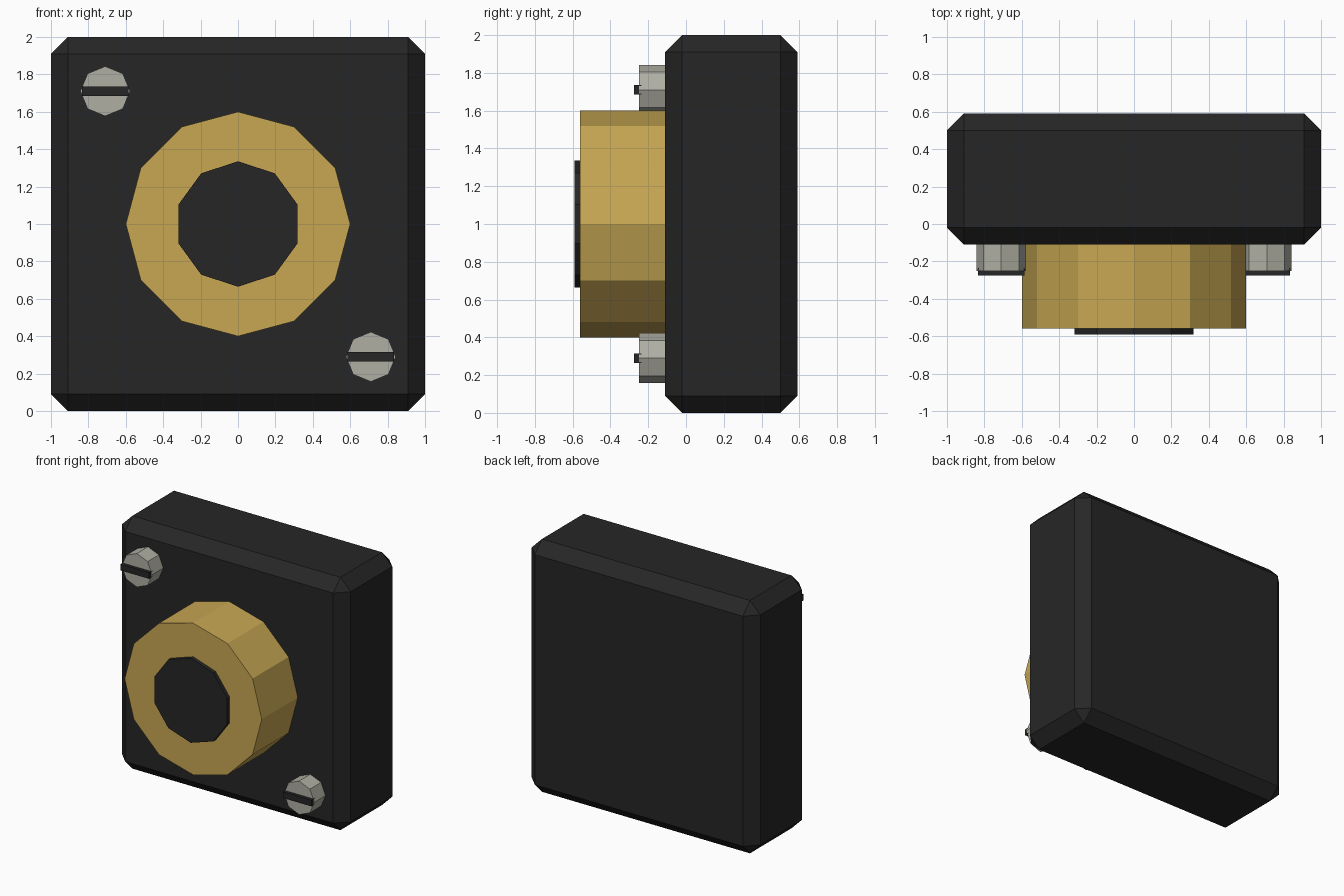
import bpy
import math

cube = bpy.data.objects.get("Cube")
if cube:
    bpy.data.objects.remove(cube, do_unlink=True)


def material(name, rgb):
    """Flat material from 0-255 sRGB values, stored as linear."""
    color = [((c / 255 + 0.055) / 1.055) ** 2.4 for c in rgb] + [1.0]
    mat = bpy.data.materials.new(name)
    mat.use_nodes = True
    mat.diffuse_color = color
    bsdf = next(n for n in mat.node_tree.nodes if n.type == "BSDF_PRINCIPLED")
    bsdf.inputs["Base Color"].default_value = color
    return mat


black = material("black", (38, 38, 38))
brass = material("brass", (200, 167, 83))
steel = material("steel", (175, 175, 163))


def finish(name, mat):
    obj = bpy.context.object
    obj.name = name
    obj.data.name = name
    obj.data.materials.append(mat)
    return obj


def box(name, mat, center, size):
    bpy.ops.mesh.primitive_cube_add(size=1, location=center)
    obj = finish(name, mat)
    obj.scale = size
    bpy.ops.object.transform_apply(location=False, rotation=False, scale=True)
    return obj


def disc(name, mat, sides, radius, x, z, front, back):
    """Flat-sided cylinder along y, with a corner pointing up."""
    bpy.ops.mesh.primitive_cylinder_add(
        vertices=sides, radius=radius, depth=back - front,
        location=(x, (front + back) / 2, z), rotation=(math.pi / 2, 0, 0))
    return finish(name, mat)


# Chamfered block
FACE = -0.11
body = box("body", black, (0, 0.24, 1), (2, 0.70, 2))
bevel = body.modifiers.new("chamfer", "BEVEL")
bevel.width = 0.09
bevel.segments = 1

# Collar with a dark centre plug
disc("collar", brass, 12, 0.60, 0, 1, -0.56, FACE + 0.02)
disc("centre_plug", black, 10, 0.335, 0, 1, -0.59, -0.50)

# Slotted screws in opposite corners
for name, side in (("upper_right", -1), ("lower_left", 1)):
    x, z = side * 0.71, 1 - side * 0.71
    disc(name + "_screw", steel, 8, 0.133, x, z, -0.25, FACE + 0.02)
    box(name + "_screw_slot", black, (x, -0.255, z), (0.25, 0.04, 0.05))
